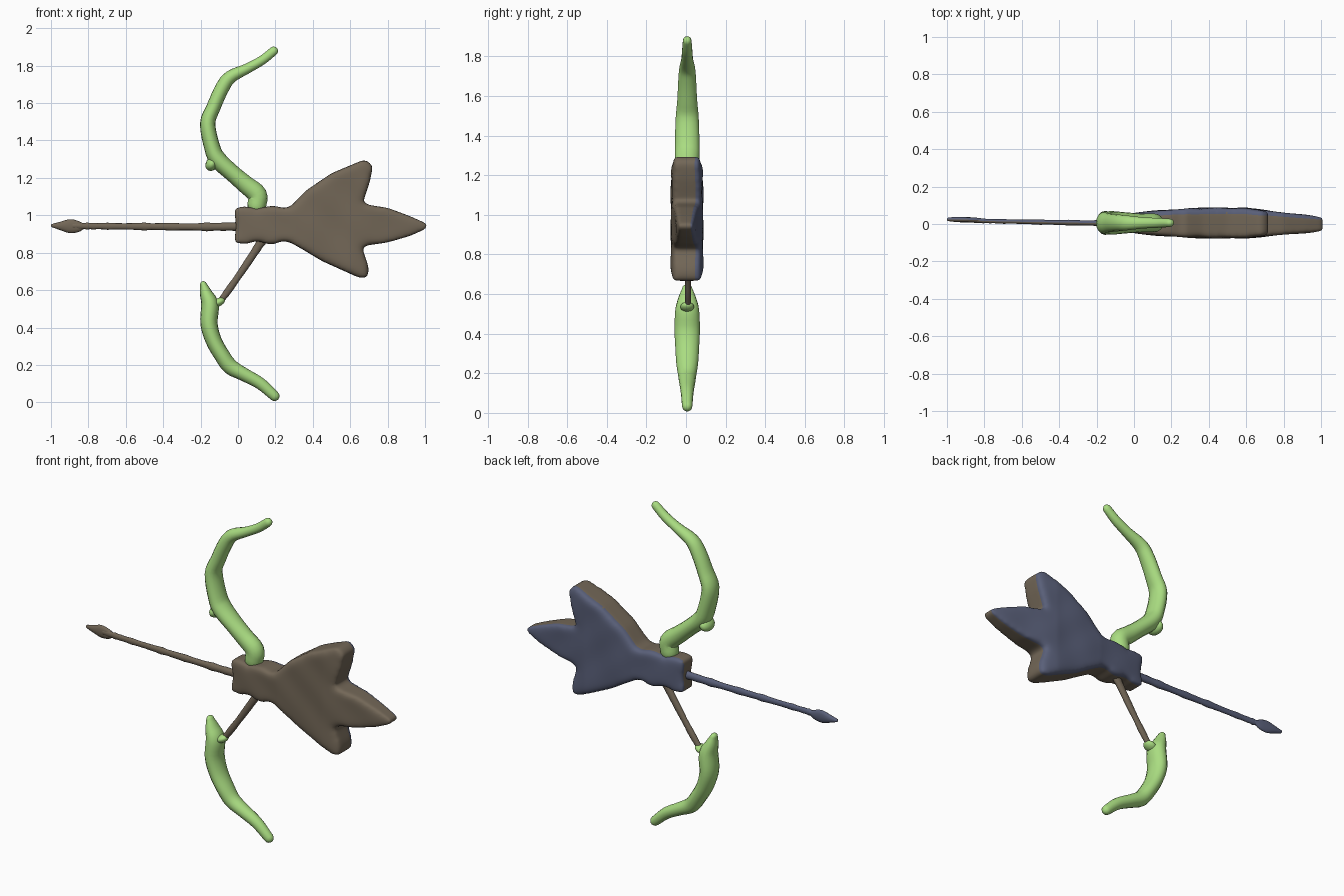
import bpy
import bmesh
import math
import random
from mathutils import Vector

random.seed(4)
start_cube = bpy.data.objects.get("Cube")
if start_cube:
    bpy.data.objects.remove(start_cube, do_unlink=True)


def make_material(name, colour):
    material = bpy.data.materials.new(name)
    material.use_nodes = True
    material.diffuse_color = (*colour, 1)
    shader = next(n for n in material.node_tree.nodes if n.type == "BSDF_PRINCIPLED")
    shader.inputs["Base Color"].default_value = (*colour, 1)
    return material


BROWN = make_material("earth brown", (0.17, 0.135, 0.095))
SLATE = make_material("slate blue", (0.10, 0.115, 0.19))
GREEN = make_material("leaf green", (0.40, 0.72, 0.22))


def add_object(name, bm, materials):
    """Turn a bmesh into a smooth object; back faces take the second material."""
    bmesh.ops.recalc_face_normals(bm, faces=bm.faces)
    bm.normal_update()
    for face in bm.faces:
        face.smooth = True
        if len(materials) > 1 and face.normal.y > 0.12:
            face.material_index = 1
    mesh = bpy.data.meshes.new(name)
    bm.to_mesh(mesh)
    bm.free()
    for material in materials:
        mesh.materials.append(material)
    obj = bpy.data.objects.new(name, mesh)
    bpy.context.collection.objects.link(obj)
    return obj


def spline(points, steps):
    """Catmull-Rom interpolation through tuples of any length."""
    rows = [Vector(p) for p in points]
    rows = [rows[0] * 2 - rows[1]] + rows + [rows[-1] * 2 - rows[-2]]
    result = []
    for a, b, c, d in zip(rows, rows[1:], rows[2:], rows[3:]):
        for i in range(steps):
            t = i / steps
            result.append(0.5 * (b * 2 + (c - a) * t + (a * 2 - b * 5 + c * 4 - d) * t**2
                                 + (b * 3 - a - c * 3 + d) * t**3))
    return result + [rows[-2]]


def tube(name, points, materials, depth=lambda t: 0.0, steps=4, sides=16, jitter=0.0):
    """Oval tube along (x, z, in-plane radius, depth radius) points, with round ends."""
    rows = spline([Vector(p) for p in points], steps)
    count = len(rows)
    rings = []
    for i, row in enumerate(rows):
        ahead, behind = rows[min(i + 1, count - 1)], rows[max(i - 1, 0)]
        tangent = Vector((ahead[0] - behind[0], 0, ahead[1] - behind[1])).normalized()
        side = Vector((-tangent.z, 0, tangent.x))
        centre = Vector((row[0], depth(i / (count - 1)), row[1]))
        wobble = 1 + random.uniform(-jitter, jitter)
        ring = (centre, side, row[2] * wobble, row[3] * wobble)
        caps = []
        if i in (0, count - 1):
            sign = -1 if i == 0 else 1
            for angle in (25, 50, 72, 87):
                a = math.radians(angle)
                caps.append((centre + tangent * sign * row[2] * math.sin(a), side,
                             row[2] * math.cos(a), row[3] * math.cos(a)))
        rings += caps[::-1] + [ring] if i == 0 else [ring] + caps
    bm = bmesh.new()
    loops = []
    for centre, side, wide, deep in rings:
        loop = []
        for k in range(sides):
            a = math.tau * k / sides
            loop.append(bm.verts.new(centre + side * wide * math.cos(a)
                                     + Vector((0, deep * math.sin(a), 0))))
        loops.append(loop)
    for low, high in zip(loops, loops[1:]):
        for k in range(sides):
            n = (k + 1) % sides
            bm.faces.new((low[k], low[n], high[n], high[k]))
    bm.faces.new(loops[0][::-1])
    bm.faces.new(loops[-1])
    return add_object(name, bm, materials)


def blob(name, centre, size, tilt, material):
    """Smooth ellipsoid, tilted in the front plane."""
    bm = bmesh.new()
    bmesh.ops.create_uvsphere(bm, u_segments=16, v_segments=10, radius=1)
    obj = add_object(name, bm, [material])
    obj.location, obj.scale = centre, size
    obj.rotation_euler.y = math.radians(tilt)
    return obj


# Body with three-lobed tail: extruded outline, remeshed and softened
OUTLINE = [
    (-.02, 1.035), (.03, 1.05), (.1, 1.035), (.17, 1.05), (.21, 1.05), (.24, 1.035),
    (.28, 1.045), (.36, 1.13), (.5, 1.225), (.68, 1.30), (.722, 1.265), (.705, 1.18),
    (.665, 1.06), (.8, 1.04), (.92, .995), (1.01, .955), (1.01, .93), (.92, .89),
    (.8, .855), (.66, .835), (.7, .72), (.695, .665), (.65, .665), (.45, .755),
    (.35, .815), (.28, .855), (.24, .865), (.18, .84), (.1, .865), (.04, .845),
    (-.02, .855), (-.01, .94),
]
bm = bmesh.new()
profile = bm.faces.new([bm.verts.new((x, -0.08, z)) for x, z in OUTLINE])
extruded = bmesh.ops.extrude_face_region(bm, geom=[profile])["geom"]
bmesh.ops.translate(bm, vec=(0, 0.16, 0),
                    verts=[v for v in extruded if isinstance(v, bmesh.types.BMVert)])
body = add_object("body_and_tail", bm, [BROWN, SLATE])
remesh = body.modifiers.new("Even skin", "REMESH")
remesh.mode, remesh.voxel_size = "VOXEL", 0.014
soften = body.modifiers.new("Soften", "SMOOTH")
soften.factor, soften.iterations = 0.5, 14
graph = bpy.context.evaluated_depsgraph_get()
skin = bpy.data.meshes.new_from_object(body.evaluated_get(graph))
bpy.data.objects.remove(body, do_unlink=True)

# Thin the body at its head and toward the pointed tail tip
bm = bmesh.new()
bm.from_mesh(skin)
for v in bm.verts:
    head = 0.7 + 0.3 * min(1, max(0, v.co.x / 0.3))
    tip = 1 - 0.5 * min(1, max(0, (v.co.x - 0.6) / 0.4))
    ripple = 1 + 0.04 * math.sin(v.co.x * 23 + v.co.z * 9) * math.cos(v.co.z * 17)
    v.co.y *= head * tip * ripple
    v.co.y += 0.005 - 0.015 * max(0, v.co.x - 0.6)
add_object("body_and_tail", bm, [BROWN, SLATE])

# Curved limbs
tube("upper_limb", [
    (.10, 1.05, .05, .05), (.103, 1.11, .052, .05), (.04, 1.165, .048, .05),
    (-.03, 1.225, .045, .055), (-.105, 1.295, .047, .062), (-.137, 1.36, .043, .062),
    (-.162, 1.49, .041, .058), (-.13, 1.58, .038, .05), (-.085, 1.68, .038, .045),
    (-.04, 1.74, .035, .04), (.05, 1.785, .027, .03), (.13, 1.83, .025, .026),
    (.19, 1.878, .024, .022),
], [GREEN], lambda t: 0.006)
tube("lower_limb", [
    (-.185, .63, .018, .025), (-.17, .58, .034, .045), (-.15, .52, .047, .06),
    (-.155, .42, .046, .064), (-.13, .33, .043, .06), (-.085, .25, .042, .055),
    (-.04, .19, .042, .046), (.03, .15, .036, .04), (.12, .10, .032, .032),
    (.195, .034, .027, .026),
], [GREEN], lambda t: 0.006)
blob("upper_limb_knob", (-.14, .006, 1.275), (.032, .055, .04), 30, GREEN)
blob("lower_limb_knob", (-.105, .006, .535), (.038, .035, .022), -25, GREEN)

# Long shaft with pointed head
tube("shaft", [
    (.03, .94, .024, .02), (-.2, .938, .021, .016), (-.5, .94, .019, .013),
    (-.75, .942, .018, .012), (-.88, .943, .016, .012),
], [BROWN, SLATE], lambda t: 0.02 * t, steps=8, sides=12, jitter=0.12)
tube("shaft_head", [
    (-.82, .943, .012, .01), (-.855, .94, .03, .013), (-.90, .942, .037, .014),
    (-.945, .943, .024, .014), (-.99, .945, .01, .01),
], [BROWN, SLATE], lambda t: 0.021 + 0.004 * t, sides=12)

# Thin strut joining the body to the lower limb
tube("strut", [
    (.14, .885, .028, .02), (.10, .82, .021, .017), (.02, .70, .019, .015),
    (-.05, .60, .018, .015), (-.095, .54, .016, .014),
], [BROWN], lambda t: 0.01, sides=12, jitter=0.06)
